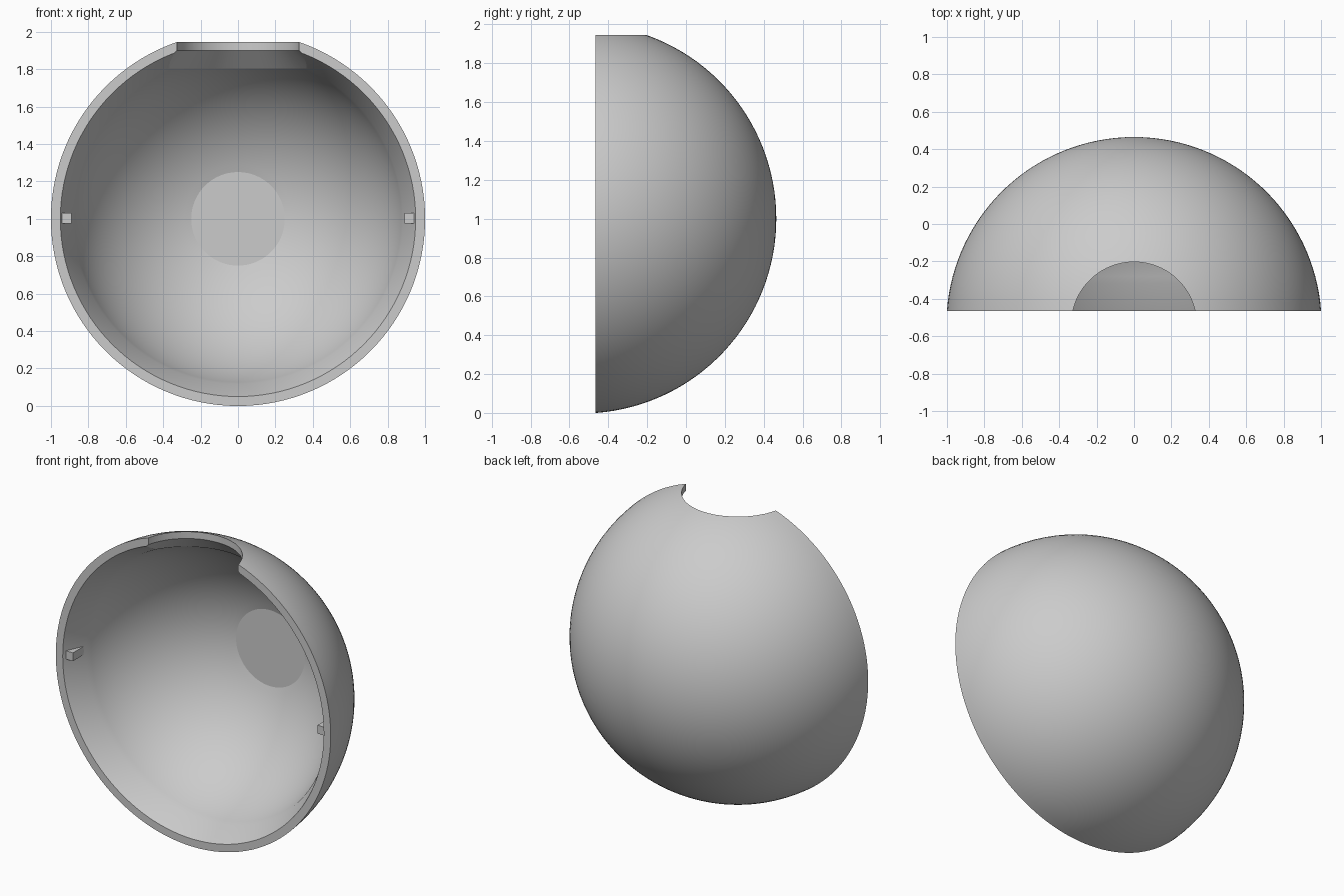
import bpy, bmesh
from math import sin, cos, asin, pi, radians, sqrt
from mathutils import Vector

cube = bpy.data.objects.get("Cube")
if cube:
    bpy.data.objects.remove(cube, do_unlink=True)

# Main dimensions
RIM_Y = -0.465           # open front plane
CY = -0.538              # sphere centre, in front of the rim plane
R_OUT, R_IN = 1.003, 0.91
LIP_R = 0.95             # inner edge of the rim
LIP_END_R = 0.883        # where the tapered lip meets the inner sphere
FLAT_R = 0.25            # flat disc inside the back
HOLE_R = 0.335           # round cut through the top
SEGMENTS = 128

grey = bpy.data.materials.new("light_grey")
grey.use_nodes = True
colour = (0.6, 0.6, 0.6, 1)
grey.diffuse_color = colour
grey.node_tree.nodes["Principled BSDF"].inputs["Base Color"].default_value = colour


def add_object(name, bm):
    bmesh.ops.recalc_face_normals(bm, faces=bm.faces)
    mesh = bpy.data.meshes.new(name)
    bm.to_mesh(mesh)
    bm.free()
    mesh.materials.append(grey)
    obj = bpy.data.objects.new(name, mesh)
    bpy.context.collection.objects.link(obj)
    return obj


def arc(radius, r_start, r_end, steps):
    """Profile points (x = distance from axis) on a sphere's back half."""
    a, b = asin(r_start / radius), asin(r_end / radius)
    angles = [a + (b - a) * i / steps for i in range(steps + 1)]
    return [Vector((radius * sin(t), CY + radius * cos(t), 1)) for t in angles]


# Hollow half shell: turned profile with a tapered inner lip and flat back
rim_r = sqrt(R_OUT ** 2 - (RIM_Y - CY) ** 2)
outer = arc(R_OUT, 0, rim_r, 32)
inner = arc(R_IN, LIP_END_R, FLAT_R, 24)
flat_centre = Vector((0, inner[-1].y, 1))
profile = outer + [Vector((LIP_R, RIM_Y, 1))] + inner + [flat_centre]

bm = bmesh.new()
verts = [bm.verts.new(p) for p in profile]
edges = [bm.edges.new(pair) for pair in zip(verts, verts[1:])]
bmesh.ops.spin(bm, geom=verts + edges, cent=(0, 0, 1), axis=(0, 1, 0),
               angle=2 * pi, steps=SEGMENTS, use_duplicate=False)
bmesh.ops.remove_doubles(bm, verts=bm.verts, dist=0.0002)
shell = add_object("half_shell", bm)

# Upright round cutter for the top opening, flared on the underside
bm = bmesh.new()
bmesh.ops.create_cone(bm, cap_ends=True, segments=96, radius1=0.43,
                      radius2=HOLE_R, depth=0.1)
bmesh.ops.translate(bm, verts=bm.verts, vec=(0, CY, 1.85))
top = max(bm.faces, key=lambda f: f.calc_center_median().z)
raised = bmesh.ops.extrude_face_region(bm, geom=[top])["geom"]
bmesh.ops.translate(bm, vec=(0, 0, 0.5),
                    verts=[v for v in raised if isinstance(v, bmesh.types.BMVert)])
if top.is_valid:
    bmesh.ops.delete(bm, geom=[top], context='FACES_ONLY')
cutter = add_object("opening_cutter", bm)
cutter.hide_render = True

cut = shell.modifiers.new("top_opening", 'BOOLEAN')
cut.operation = 'DIFFERENCE'
cut.solver = 'EXACT'
cut.object = cutter
bpy.context.view_layer.objects.active = shell
shell.select_set(True)
bpy.ops.object.modifier_apply(modifier=cut.name)
bpy.data.objects.remove(cutter, do_unlink=True)
bpy.ops.object.shade_smooth_by_angle(angle=radians(13))

# Small locating tabs on both sides of the inner lip
for side, name in ((1, "left_tab"), (-1, "right_tab")):
    bm = bmesh.new()
    bmesh.ops.create_cube(bm, size=1)
    bmesh.ops.scale(bm, verts=bm.verts, vec=(0.075, 0.13, 0.055))
    bmesh.ops.translate(bm, verts=bm.verts, vec=(side * 0.927, -0.38, 1.003))
    add_object(name, bm)
